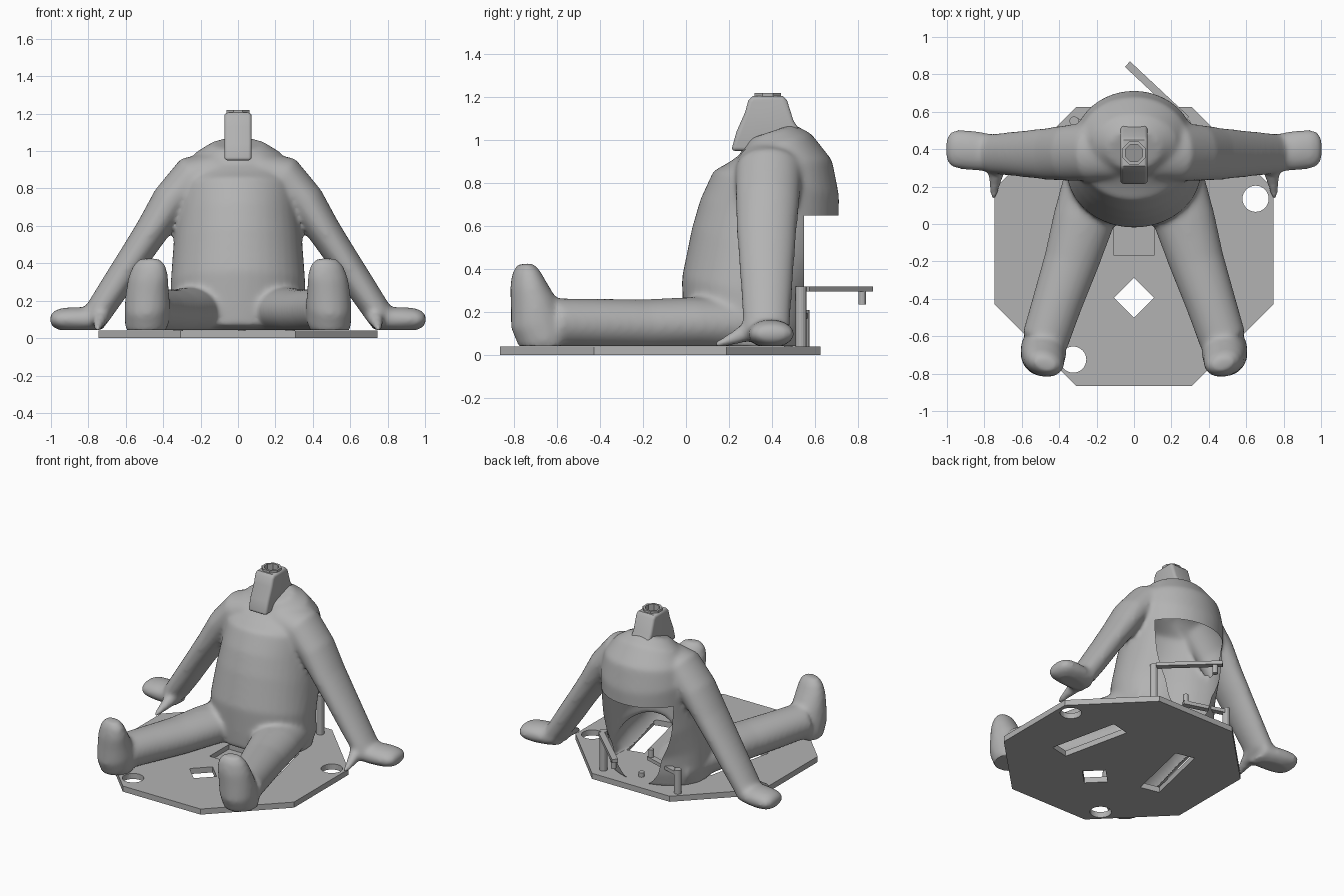
import bpy, bmesh, math
from mathutils import Vector, Matrix

if "Cube" in bpy.data.objects:
    bpy.data.objects.remove(bpy.data.objects["Cube"])

grey = bpy.data.materials.new("plain grey")
grey.use_nodes = True
COLOUR = (0.45, 0.45, 0.45, 1)
grey.diffuse_color = COLOUR
grey.node_tree.nodes["Principled BSDF"].inputs["Base Color"].default_value = COLOUR


def finish(bm, name):
    bmesh.ops.recalc_face_normals(bm, faces=bm.faces)
    me = bpy.data.meshes.new(name)
    bm.to_mesh(me)
    bm.free()
    ob = bpy.data.objects.new(name, me)
    bpy.context.collection.objects.link(ob)
    me.materials.append(grey)
    return ob


def select(ob):
    bpy.ops.object.select_all(action='DESELECT')
    bpy.context.view_layer.objects.active = ob
    ob.select_set(True)


def apply_all(ob):
    select(ob)
    for m in list(ob.modifiers):
        bpy.ops.object.modifier_apply(modifier=m.name)


def cut(ob, cutter):
    cutter.hide_render = True
    m = ob.modifiers.new("cut", 'BOOLEAN')
    m.operation = 'DIFFERENCE'
    m.object = cutter
    apply_all(ob)
    bpy.data.objects.remove(cutter)


def tube(bm, stations, side, n=24):
    """Loft ellipses along a path; each station is (x, y, z, side radius, other radius)."""
    pts = [Vector(s[:3]) for s in stations]
    side = Vector(side).normalized()
    rings = []
    for i, s in enumerate(stations):
        tangent = pts[min(i + 1, len(pts) - 1)] - pts[max(i - 1, 0)]
        other = tangent.cross(side).normalized()
        rings.append([bm.verts.new(pts[i] + side * s[3] * math.cos(k * math.tau / n)
                                   + other * s[4] * math.sin(k * math.tau / n)) for k in range(n)])
    for a, b in zip(rings, rings[1:]):
        for k in range(n):
            bm.faces.new((a[k], a[(k + 1) % n], b[(k + 1) % n], b[k]))
    bm.faces.new(rings[0])
    bm.faces.new(rings[-1])


def prism(bm, outline, z0, z1):
    bottom = [bm.verts.new((x, y, z0)) for x, y in outline]
    face = bm.faces.new(bottom)
    new = bmesh.ops.extrude_face_region(bm, geom=[face])["geom"]
    bmesh.ops.translate(bm, vec=(0, 0, z1 - z0), verts=[v for v in new if isinstance(v, bmesh.types.BMVert)])


def polygon(x, y, r, n, turn=0.0):
    return [(x + r * math.cos(turn + k * math.tau / n), y + r * math.sin(turn + k * math.tau / n)) for k in range(n)]


def rectangle(x, y, w, d, turn=0.0):
    c, s = math.cos(turn), math.sin(turn)
    return [(x + c * u - s * v, y + s * u + c * v)
            for u, v in ((-w / 2, -d / 2), (w / 2, -d / 2), (w / 2, d / 2), (-w / 2, d / 2))]


# Body: torso, arms, hands, legs and feet lofted, then fused into one skin
bm = bmesh.new()
torso = [(.03, .27, .35, .28), (.15, .285, .36, .3), (.3, .29, .36, .315), (.5, .35, .345, .335),
         (.65, .388, .33, .33), (.8, .42, .325, .298), (.9, .437, .295, .243),
         (.98, .415, .235, .175), (1.04, .395, .14, .11)]
tube(bm, [(0, y, z, rx, ry) for z, y, rx, ry in torso], (1, 0, 0), 40)

bmesh.ops.triangulate(bm, faces=[f for f in bm.faces if len(f.verts) > 4])
for s in (-1, 1):
    arm = [(.1, .39, .9, .15, .1), (.24, .385, .86, .155, .12), (.36, .38, .73, .15, .105),
           (.46, .375, .575, .14, .09), (.55, .375, .44, .13, .083), (.66, .375, .27, .118, .08),
           (.74, .375, .15, .11, .075), (.79, .38, .1, .1, .06)]
    hand = [(.72, .375, .11, .1, .065), (.8, .385, .1, .105, .065), (.88, .395, .1, .108, .067),
            (.95, .4, .1, .105, .06), (.985, .4, .1, .09, .045), (1.005, .4, .1, .055, .025)]
    thumb = [(.72, .36, .13, .05, .05), (.735, .28, .105, .045, .045),
             (.745, .2, .07, .028, .028), (.752, .13, .045, .016, .016)]
    leg = [(.17, .4, .13, .16, .12), (.21, .22, .14, .17, .13), (.27, .02, .145, .165, .125),
           (.335, -.2, .14, .148, .12), (.41, -.42, .145, .135, .118), (.475, -.62, .15, .127, .115)]
    foot = [(.485, -.63, .03, .1, .09), (.485, -.66, .08, .12, .125), (.485, -.69, .16, .123, .13),
            (.485, -.712, .25, .117, .105), (.48, -.735, .33, .109, .083),
            (.475, -.745, .39, .09, .062), (.475, -.75, .425, .055, .035)]
    for part, side in ((arm, (0, 1, 0)), (hand, (0, 1, 0)), (thumb, (1, 0, 0)),
                       (leg, (.95 * s, .3, 0)), (foot, (.96 * s, .28, 0))):
        tube(bm, [(x * s, y, z, a, b) for x, y, z, a, b in part], side)
body = finish(bm, "body_shell")
remesh = body.modifiers.new("fuse", 'REMESH')
remesh.mode = 'VOXEL'
remesh.voxel_size = 0.014
smooth = body.modifiers.new("soften", 'SMOOTH')
smooth.factor = 0.5
smooth.iterations = 14
apply_all(body)

# Flat seat, open underside and the open lower back
bm = bmesh.new()
bm.from_mesh(body.data)
for v in bm.verts:
    v.co.z = max(v.co.z, 0.042)
for co, no in (((0, .55, 0), (0, 1, 0)), ((0, 0, .65), (0, 0, 1))):
    bmesh.ops.bisect_plane(bm, geom=bm.verts[:] + bm.edges[:] + bm.faces[:], plane_co=co, plane_no=no)
gone = []
for f in bm.faces:
    c = f.calc_center_median()
    if (c.y > .55 and c.z < .65) or (c.z < .0425 and c.y > -.45 and abs(c.x) < .6):
        gone.append(f)
bmesh.ops.delete(bm, geom=gone, context='FACES')
bm.to_mesh(body.data)
bm.free()
select(body)
bpy.ops.object.shade_smooth_by_angle(angle=math.radians(50))

# Neck: a flat-sided stem with a round socket
bm = bmesh.new()
profile = [(.21, .95), (.235, 1.04), (.275, 1.13), (.29, 1.185), (.31, 1.205),
           (.45, 1.205), (.47, 1.185), (.5, 1.09), (.54, 1.03), (.57, .95)]
prism(bm, profile, -.073, .073)
bm.transform(Matrix(((0, 0, 1, 0), (1, 0, 0, 0), (0, 1, 0, 0), (0, 0, 0, 1))))
neck = finish(bm, "neck")
bevel = neck.modifiers.new("round", 'BEVEL')
bevel.width = 0.018
bevel.segments = 3
bevel.limit_method = 'ANGLE'
bevel.angle_limit = math.radians(60)
apply_all(neck)
bm = bmesh.new()
prism(bm, polygon(0, .38, .05, 8, math.pi / 8), 1.0, 1.3)
cut(neck, finish(bm, "socket_cutter"))
select(neck)
bpy.ops.object.shade_smooth_by_angle(angle=math.radians(40))

bm = bmesh.new()
prism(bm, polygon(0, .38, .066, 8, math.pi / 8), 1.195, 1.22)
collar = finish(bm, "neck_collar")
bm = bmesh.new()
prism(bm, polygon(0, .38, .05, 8, math.pi / 8), 1.1, 1.3)
cut(collar, finish(bm, "collar_cutter"))

# Octagonal base plate with its openings
bm = bmesh.new()
prism(bm, polygon(0, -.12, .745 / math.cos(math.pi / 8), 8, math.pi / 8), 0, .04)
base = finish(bm, "base_plate")
bm = bmesh.new()
for x, y in ((.65, .135), (-.325, -.725)):
    prism(bm, polygon(x, y, .07, 32), -.1, .1)
prism(bm, polygon(0, -.395, .107, 4), -.1, .1)
prism(bm, rectangle(0, -.055, .22, .22), .006, .1)
for s in (-1, 1):
    prism(bm, rectangle(.33 * s, -.055, .14, .5, .22 * s), -.1, .1)
cut(base, finish(bm, "opening_cutter"))


# Posts, swing bars and pegs behind the body
def box_part(name, outline, z0, z1):
    bm = bmesh.new()
    prism(bm, outline, z0, z1)
    return finish(bm, name)


def bar(name, a, b, z0, z1, width=.04):
    d = Vector(b) - Vector(a)
    mid = (Vector(a) + Vector(b)) / 2
    box_part(name, rectangle(mid.x, mid.y, d.length, width, math.atan2(d.y, d.x)), z0, z1)


box_part("tall_post", polygon(.28, .535, .025, 16), .04, .32)
bar("tall_swing_bar", (.28, .56), (-.035, .855), .295, .32)
box_part("hanging_peg", polygon(0, .82, .018, 12), .235, .295)
box_part("short_post", polygon(-.32, .55, .025, 16), .04, .21)
bar("short_swing_bar", (-.32, .55), (-.03, .46), .17, .195)
box_part("upright_peg", polygon(-.05, .466, .018, 12), .195, .25)
box_part("base_stub", polygon(.02, .475, .02, 12), .04, .07)
